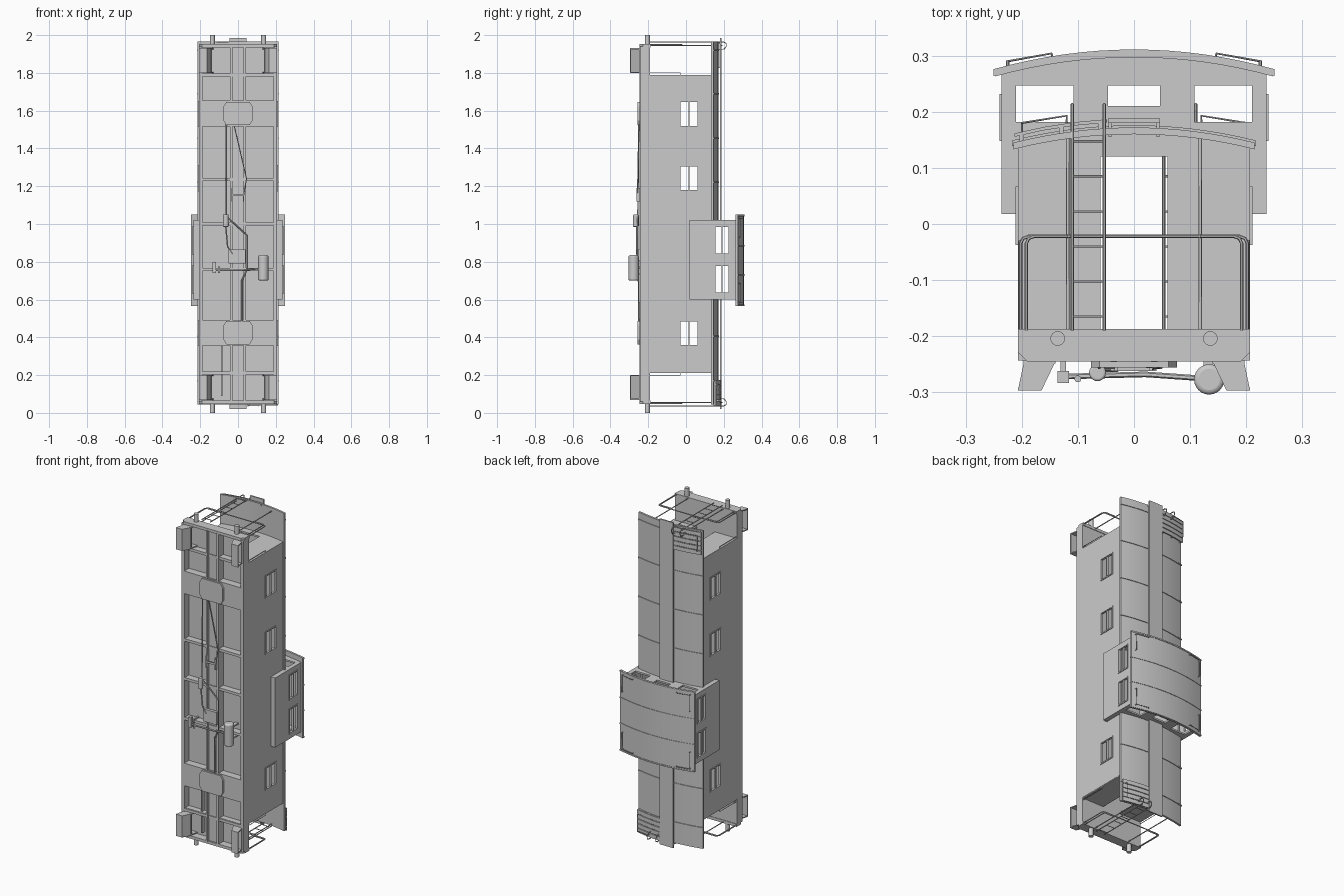
import bpy, bmesh, math

if "Cube" in bpy.data.objects:
    bpy.data.objects.remove(bpy.data.objects["Cube"], do_unlink=True)

grey = bpy.data.materials.new("plain_grey")
grey.use_nodes = True
grey.diffuse_color = (0.6, 0.6, 0.6, 1)
grey.node_tree.nodes["Principled BSDF"].inputs["Base Color"].default_value = (0.6, 0.6, 0.6, 1)


def add(name, bm, weld=False):
    if weld:
        bmesh.ops.remove_doubles(bm, verts=bm.verts, dist=1e-5)
    bmesh.ops.recalc_face_normals(bm, faces=bm.faces)
    me = bpy.data.meshes.new(name)
    bm.to_mesh(me)
    bm.free()
    me.materials.append(grey)
    ob = bpy.data.objects.new(name, me)
    bpy.context.collection.objects.link(ob)
    return ob


def prism(name, pts, z0, z1):
    """Extrude an xy outline along the length."""
    bm = bmesh.new()
    face = bm.faces.new([bm.verts.new((x, y, z0)) for x, y in pts])
    out = bmesh.ops.extrude_face_region(bm, geom=[face])["geom"]
    for v in out:
        if isinstance(v, bmesh.types.BMVert):
            v.co.z = z1
    return add(name, bm)


def box(name, x0, x1, y0, y1, z0, z1):
    return prism(name, [(x0, y0), (x1, y0), (x1, y1), (x0, y1)], z0, z1)


def panel(name, place, u, v, holes, thick):
    """Flat wall with rectangular openings."""
    us = sorted({*u, *[c for h in holes for c in h[:2]]})
    vs = sorted({*v, *[c for h in holes for c in h[2:]]})
    bm = bmesh.new()
    for a, b in zip(us, us[1:]):
        for c, d in zip(vs, vs[1:]):
            mu, mv = (a + b) / 2, (c + d) / 2
            if not any(h[0] < mu < h[1] and h[2] < mv < h[3] for h in holes):
                bm.faces.new([bm.verts.new(place(*p)) for p in ((a, c), (b, c), (b, d), (a, d))])
    ob = add(name, bm, True)
    mod = ob.modifiers.new("thickness", "SOLIDIFY")
    mod.thickness, mod.offset = thick, 0
    return ob


curves = []


def rod(name, pts, r=0.003):
    cu = bpy.data.curves.new(name, "CURVE")
    cu.dimensions, cu.bevel_depth, cu.bevel_resolution, cu.use_fill_caps = "3D", r, 1, True
    sp = cu.splines.new("POLY")
    sp.points.add(len(pts) - 1)
    for p, co in zip(sp.points, pts):
        p.co = (*co, 1)
    cu.materials.append(grey)
    ob = bpy.data.objects.new(name, cu)
    bpy.context.collection.objects.link(ob)
    curves.append(ob)


def cylinder(name, x, y, z0, z1, r, bevel=0):
    n = 24
    ring = [(x + r * math.cos(i * math.tau / n), y + r * math.sin(i * math.tau / n)) for i in range(n)]
    ob = prism(name, ring, z0, z1)
    if bevel:
        mod = ob.modifiers.new("round", "BEVEL")
        mod.width, mod.segments, mod.limit_method = bevel, 3, "ANGLE"
    return ob


def arch(half, eave, peak, x0=None, x1=None, n=16):
    x0, x1 = (-half, half) if x0 is None else (x0, x1)
    xs = [x0 + (x1 - x0) * i / n for i in range(n + 1)]
    return [(x, peak - (peak - eave) * (x / half) ** 2) for x in xs]


def slab(name, curve, thick, z0, z1):
    return prism(name, curve + [(x, y - thick) for x, y in reversed(curve)], z0, z1)


def roof_y(x):
    return 0.172 - 0.027 * (x / 0.215) ** 2


# Body side walls with windows
body_z = (0.215, 1.79)
windows = [(z, z + 0.125, -0.03, 0.06) for z in (0.36, 1.18, 1.52)]
cab_windows = [(z, z + 0.14, 0.155, 0.225) for z in (0.637, 0.843)]


def window_frame(name, s, x, h):
    z0, z1, y0, y1 = h
    t = 0.007
    for a, b, c, d in ((z0 - t, z0, y0 - t, y1 + t), (z1, z1 + t, y0 - t, y1 + t),
                       (z0, z1, y0 - t, y0), (z0, z1, y1, y1 + t),
                       (z0, z1, (y0 + y1) / 2 - 0.003, (y0 + y1) / 2 + 0.003)):
        box(name, s * (x - 0.008), s * (x + 0.004), c, d, a, b)


for s in (1, -1):
    panel("body_side", lambda u, v: (s * 0.202, v, u), body_z, (-0.235, 0.14), windows, 0.01)
    panel("lookout_side", lambda u, v: (s * 0.231, v, u), (0.6, 1.02), (0.018, 0.27), cab_windows, 0.01)
    box("lookout_underside", s * 0.2, s * 0.235, 0.018, 0.024, 0.6, 1.02)
    for z in (0.602, 1.013):
        box("lookout_corner", s * 0.2, s * 0.235, 0.02, 0.18, z, z + 0.006)
    for h in windows:
        window_frame("body_window_frame", s, 0.207, h)
    for h in cab_windows:
        window_frame("lookout_window_frame", s, 0.236, h)
    # Side sill, centre sill and floor stringers
    box("side_sill", s * 0.188, s * 0.207, -0.243, -0.19, 0.06, 1.94)
    box("centre_sill", s * 0.03, s * 0.042, -0.246, -0.19, 0.06, 1.94)

# Floor and cross members
box("floor", -0.2, 0.2, -0.2, -0.19, 0.06, 1.94)
box("centre_sill_web", -0.04, 0.04, -0.236, -0.23, 0.06, 1.94)
for z in (0.21, 0.76, 1.0, 1.235, 1.79):
    box("crossbeam", -0.19, 0.19, -0.24, -0.2, z - 0.008, z + 0.008)
for z in (0.425, 1.585):
    box("bolster", -0.19, 0.19, -0.245, -0.2, z - 0.068, z + 0.068)
    w, t = 0.077, 0.062
    bm = bmesh.new()
    pts = [(-w, .6), (-w, -.6), (-.8 * w, -1), (.8 * w, -1), (w, -.6), (w, .6), (.8 * w, 1), (-.8 * w, 1)]
    bm.faces.new([bm.verts.new((x, -0.25, z + t * k)) for x, k in pts])
    pad = add("bolster_pad", bm)
    mod = pad.modifiers.new("thickness", "SOLIDIFY")
    mod.thickness, mod.offset = 0.012, 0

# Main roof, in two lengths either side of the lookout
for z0, z1 in ((0.045, 0.605), (1.015, 1.965)):
    slab("main_roof", arch(0.215, 0.145, 0.172), 0.012, z0, z1)
for z in (0.17, 0.405, 1.22, 1.455, 1.69, 1.92):
    slab("roof_rib", arch(0.217, 0.149, 0.176), 0.01, z - 0.004, z + 0.004)
for z0, z1 in ((0.02, 0.6), (1.02, 1.985)):
    box("running_board", -0.046, 0.046, 0.18, 0.188, z0, z1)

# Lookout end walls, roof and ribs
openings = [(-0.21, -0.108, 0.182, 0.247), (-0.046, 0.046, 0.21, 0.247), (0.108, 0.21, 0.182, 0.247)]
for z in (0.605, 1.015):
    panel("lookout_end", lambda u, v: (u, v, z), (-0.235, 0.235), (0.14, 0.262), openings, 0.01)
    prism("lookout_gable", arch(0.25, 0.262, 0.3, -0.235, 0.235) + [(0.235, 0.26), (-0.235, 0.26)],
          z - 0.005, z + 0.005)
slab("lookout_roof", arch(0.248, 0.274, 0.308), 0.011, 0.565, 1.05)
for z in (0.57, 0.73, 0.885, 1.045):
    slab("lookout_roof_rib", arch(0.25, 0.276, 0.311), 0.012, z - 0.004, z + 0.004)
for s in (1, -1):
    for z, dz in ((0.585, 0.1), (1.03, -0.1)):
        rod("lookout_grab_rail", [(s * 0.145, 0.296, z), (s * 0.147, 0.304, z), (s * 0.225, 0.29, z),
                                  (s * 0.225, 0.29, z + dz), (s * 0.225, 0.28, z + dz)], 0.002)
        rod("grab_rail_stud", [(s * 0.225, 0.274, z), (s * 0.225, 0.291, z)], 0.003)

# Both ends are the same, turned half round
for e in (1, -1):
    def Z(z):
        return 1 + e * (z - 1)

    def ebox(name, x0, x1, y0, y1, z0, z1):
        box(name, e * x0, e * x1, y0, y1, Z(z0), Z(z1))

    def erod(name, pts, r=0.003):
        rod(name, [(e * x, y, Z(z)) for x, y, z in pts], r)

    # End wall with doorway
    panel("end_wall", lambda u, v: (u, v, Z(1.785)), (-0.205, 0.205), (-0.235, 0.135),
          [(-0.06, 0.06, -0.19, 0.12)], 0.01)
    prism("end_gable", arch(0.215, 0.138, 0.162, -0.205, 0.205) + [(0.205, 0.134), (-0.205, 0.134)],
          Z(1.78), Z(1.79))
    # Buffer beam
    prism("end_beam", [(-0.207, -0.187), (-0.207, -0.228), (-0.19, -0.245), (0.19, -0.245),
                       (0.207, -0.228), (0.207, -0.187)], Z(1.935), Z(1.952))
    for s in (1, -1):
        cylinder("buffer", s * 0.136, -0.204, Z(1.95), Z(2.0), 0.013)
        # Steps: two cheeks, a back and treads
        for z in (1.8, 1.925):
            prism("step_cheek", [(s * 0.2, -0.2), (s * 0.195, -0.24), (s * 0.207, -0.297), (s * 0.165, -0.297),
                                 (s * 0.14, -0.245), (s * 0.13, -0.2)], Z(z), Z(z + 0.006))
        prism("step_back", [(s * 0.165, -0.297), (s * 0.138, -0.24), (s * 0.143, -0.24), (s * 0.17, -0.297)],
              Z(1.8), Z(1.93))
        box("step_tread", s * 0.165, s * 0.207, -0.297, -0.291, Z(1.8), Z(1.93))
        box("step_tread", s * 0.14, s * 0.197, -0.249, -0.243, Z(1.8), Z(1.93))
        # Platform railings and posts
        erod("end_post", [(s * 0.118, -0.19, 1.945), (s * 0.118, 0.16, 1.945)])
        for x, z in ((0.202, 1.945), (0.192, 1.95)):
            erod("corner_rail", [(s * x, -0.19, z), (s * x, -0.035, z), (s * (x - 0.004), -0.026, z),
                                 (s * (x - 0.014), -0.022, z), (s * 0.118, -0.022, z)])
        erod("side_grab_rail", [(s * 0.204, -0.2, 1.8), (s * 0.204, -0.03, 1.8), (s * 0.204, -0.03, 1.788)], 0.002)
        ebox("running_board_bracket", s * 0.04, s * 0.045, 0.155, 0.182, 1.955, 1.962)
    erod("end_rail", [(-0.118, -0.022, 1.945), (0.118, -0.022, 1.945)])
    # Ladder curling over the roof
    for x in (-0.11, -0.053):
        erod("ladder_rail", [(x, -0.19, 1.963), (x, 0.2, 1.963), (x, 0.213, 1.957), (x, 0.213, 1.94),
                             (x, 0.2, 1.925), (x, 0.175, 1.925)])
    for i in range(6):
        y = -0.165 + 0.0625 * i
        erod("ladder_rung", [(-0.11, y, 1.963), (-0.053, y, 1.963)], 0.002)
    # Slatted side platform on the roof
    for i in range(5):
        curve = [(e * x, roof_y(x) + 0.016) for x in (-0.213, -0.16, -0.105, -0.048)]
        slab("roof_platform_slat", curve, 0.006, Z(1.825 + 0.028 * i), Z(1.849 + 0.028 * i))
    for x in (-0.2, -0.13, -0.06):
        ebox("platform_bearer", x - 0.004, x + 0.004, roof_y(x) - 0.004, roof_y(x) + 0.011, 1.825, 1.96)
    erod("roof_grab_rail", [(-0.12, 0.18, 1.945), (-0.12, 0.193, 1.945), (-0.2, 0.18, 1.945),
                            (-0.2, 0.18, 1.85), (-0.2, 0.16, 1.85)], 0.002)

# Underside brake gear
cylinder("air_tank", 0.134, -0.277, 0.7, 0.835, 0.027, 0.008)
for z in (0.73, 0.8):
    box("tank_strap", 0.124, 0.144, -0.26, -0.2, z, z + 0.008)
cylinder("brake_cylinder", -0.065, -0.265, 0.985, 1.05, 0.015, 0.004)
box("valve_box", -0.136, -0.116, -0.283, -0.262, 0.74, 0.8)
box("valve_hanger", -0.131, -0.121, -0.265, -0.2, 0.762, 0.776)
cylinder("small_valve", -0.1, -0.276, 0.74, 0.775, 0.006)
box("gear_plate", -0.05, 0.04, -0.262, -0.244, 0.79, 0.865)
box("lever_guide", -0.035, 0.03, -0.262, -0.256, 1.148, 1.16)
for x in (-0.035, 0.027):
    box("lever_hanger", x, x + 0.006, -0.262, -0.2, 1.12, 1.19)
rod("cross_pipe", [(-0.13, -0.272, 0.755), (0.02, -0.268, 0.755), (0.12, -0.275, 0.765)], 0.005)
rod("train_pipe", [(-0.062, -0.25, 1.53), (-0.062, -0.255, 1.04), (0.048, -0.255, 0.94),
                   (0.048, -0.255, 0.76), (0.02, -0.252, 0.7), (0.02, -0.25, 0.48)], 0.004)
rod("brake_rod", [(-0.02, -0.25, 1.52), (0.045, -0.255, 1.24), (0.03, -0.258, 1.155)], 0.003)
rod("branch_pipe", [(-0.065, -0.262, 0.99), (-0.055, -0.26, 0.88), (-0.03, -0.26, 0.84)], 0.004)
box("conduit", -0.09, -0.082, -0.225, -0.2, 0.09, 0.355)

# Turn rods into meshes and shade round parts smooth
bpy.ops.object.select_all(action="DESELECT")
for ob in curves:
    ob.select_set(True)
bpy.context.view_layer.objects.active = curves[0]
bpy.ops.object.convert(target="MESH")
bpy.ops.object.select_all(action="DESELECT")
for ob in bpy.context.collection.objects:
    if ob.type == "MESH" and any(k in ob.name for k in ("roof", "tank", "buffer", "cylinder", "rail", "rod", "pipe")):
        ob.select_set(True)
        bpy.context.view_layer.objects.active = ob
bpy.ops.object.shade_smooth_by_angle(angle=math.radians(40))
